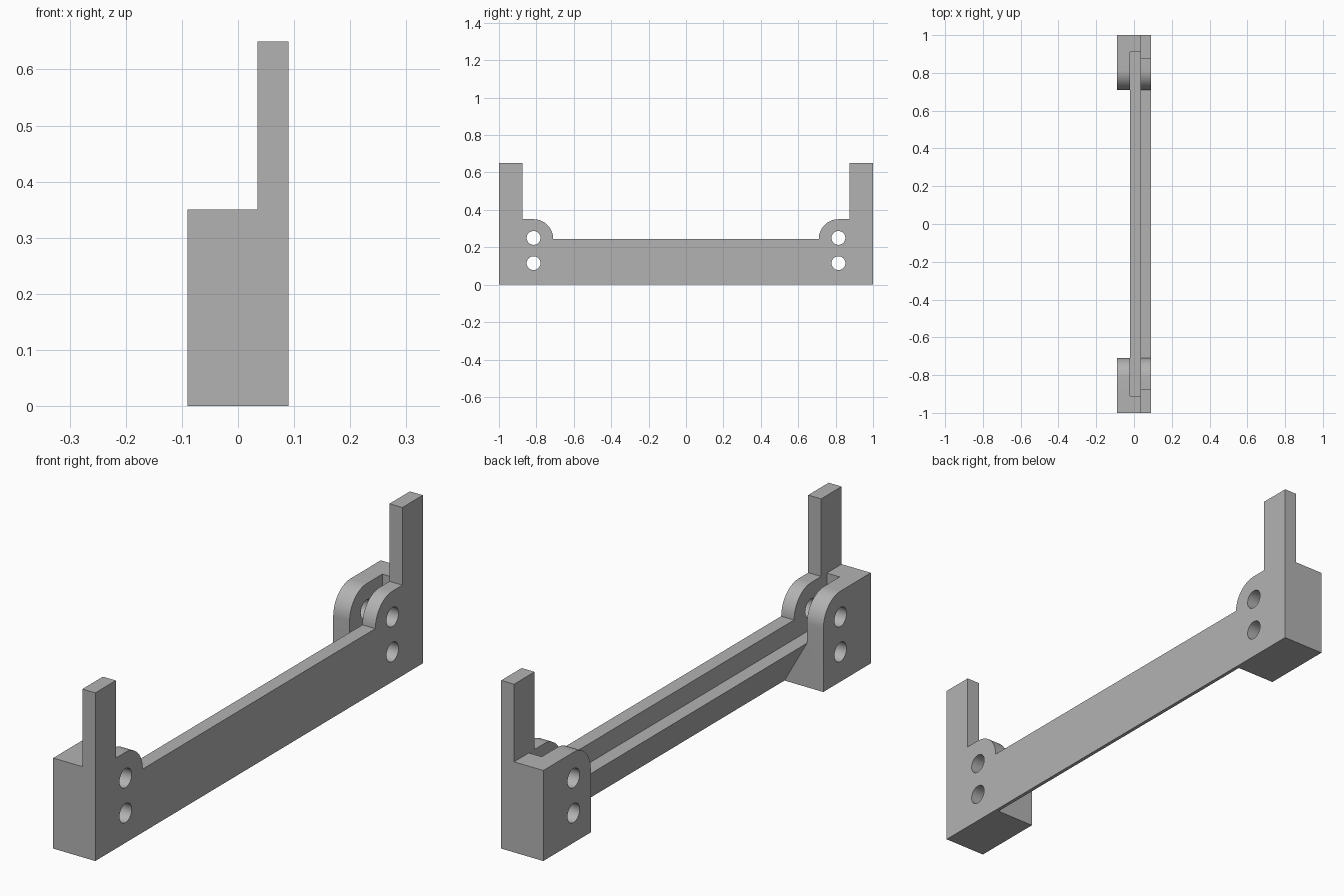
import bpy, bmesh, math
from mathutils import Vector

cube = bpy.data.objects.get("Cube")
if cube:
    bpy.data.objects.remove(cube, do_unlink=True)

grey = bpy.data.materials.new("plain grey")
grey.use_nodes = True
colour = (0.45, 0.45, 0.45, 1)
grey.diffuse_color = colour
grey.node_tree.nodes["Principled BSDF"].inputs["Base Color"].default_value = colour

# Main dimensions
BACK, FRONT = -0.09, 0.09          # overall thickness along x
SLOT_IN, SLOT_OUT = -0.02, 0.035   # slot walls along x
LEDGE, RAIL, SHOULDER, POST = 0.17, 0.245, 0.35, 0.65
EAR_Y, HOLE_Y, EAR_R = 0.71, 0.815, 0.105


def prism(name, points, offset):
    """Extrude a closed outline of 3D points along an offset."""
    bm = bmesh.new()
    face = bm.faces.new([bm.verts.new(p) for p in points])
    out = bmesh.ops.extrude_face_region(bm, geom=[face])
    moved = [v for v in out["geom"] if isinstance(v, bmesh.types.BMVert)]
    bmesh.ops.translate(bm, verts=moved, vec=Vector(offset))
    bmesh.ops.recalc_face_normals(bm, faces=bm.faces)
    mesh = bpy.data.meshes.new(name)
    bm.to_mesh(mesh)
    bm.free()
    mesh.materials.append(grey)
    obj = bpy.data.objects.new(name, mesh)
    bpy.context.collection.objects.link(obj)
    return obj


def box(name, x0, x1, y0, y1, z0, z1):
    outline = [(x0, y0, z0), (x0, y1, z0), (x0, y1, z1), (x0, y0, z1)]
    return prism(name, outline, (x1 - x0, 0, 0))


def arc(y, z, r, start, end, steps):
    angles = [start + (end - start) * i / steps for i in range(steps + 1)]
    return [(y + r * math.cos(a), z + r * math.sin(a)) for a in angles]


def cut(body, cutter):
    cutter.hide_render = True
    mod = body.modifiers.new("cut", 'BOOLEAN')
    mod.operation, mod.solver, mod.object = 'DIFFERENCE', 'EXACT', cutter
    bpy.context.view_layer.objects.active = body
    bpy.ops.object.modifier_apply(modifier=mod.name)
    bpy.data.objects.remove(cutter, do_unlink=True)


# Side outline: base, end post, rounded ear and low rail, mirrored in y
half = [(1, 0), (1, POST), (0.875, POST), (0.875, SHOULDER)]
half += arc(HOLE_Y, RAIL, EAR_R, math.pi / 2, math.pi, 16)
outline = half + [(-y, z) for y, z in reversed(half)]
body = prism("bracket_frame", [(BACK, y, z) for y, z in outline], (FRONT - BACK, 0, 0))

# Posts stand on the front plate only
cut(body, box("post_cutter", -0.2, SLOT_OUT, -1.1, 1.1, SHOULDER, 0.8))

# Long slot between the ears, floored by the ledge
cut(body, box("slot_cutter", SLOT_IN, SLOT_OUT, -0.91, 0.91, LEDGE, 0.8))

# Open back between the ears, with a sloped underside below the ledge
section = [(-0.2, 0.5), (0, 0.5), (0, LEDGE), (SLOT_IN, LEDGE),
           (0.076, 0), (0.076, -0.1), (-0.2, -0.1)]
cut(body, prism("back_cutter", [(x, -EAR_Y, z) for x, z in section], (0, 2 * EAR_Y, 0)))

# Two screw holes through each ear
for side in (-1, 1):
    for z in (0.115, 0.25):
        ring = arc(side * HOLE_Y, z, 0.037, 0, 2 * math.pi, 32)[:-1]
        cut(body, prism("hole_cutter", [(-0.2, y, h) for y, h in ring], (0.4, 0, 0)))

bpy.ops.object.select_all(action='DESELECT')
body.select_set(True)
bpy.context.view_layer.objects.active = body
bpy.ops.object.shade_smooth_by_angle(angle=math.radians(30))
